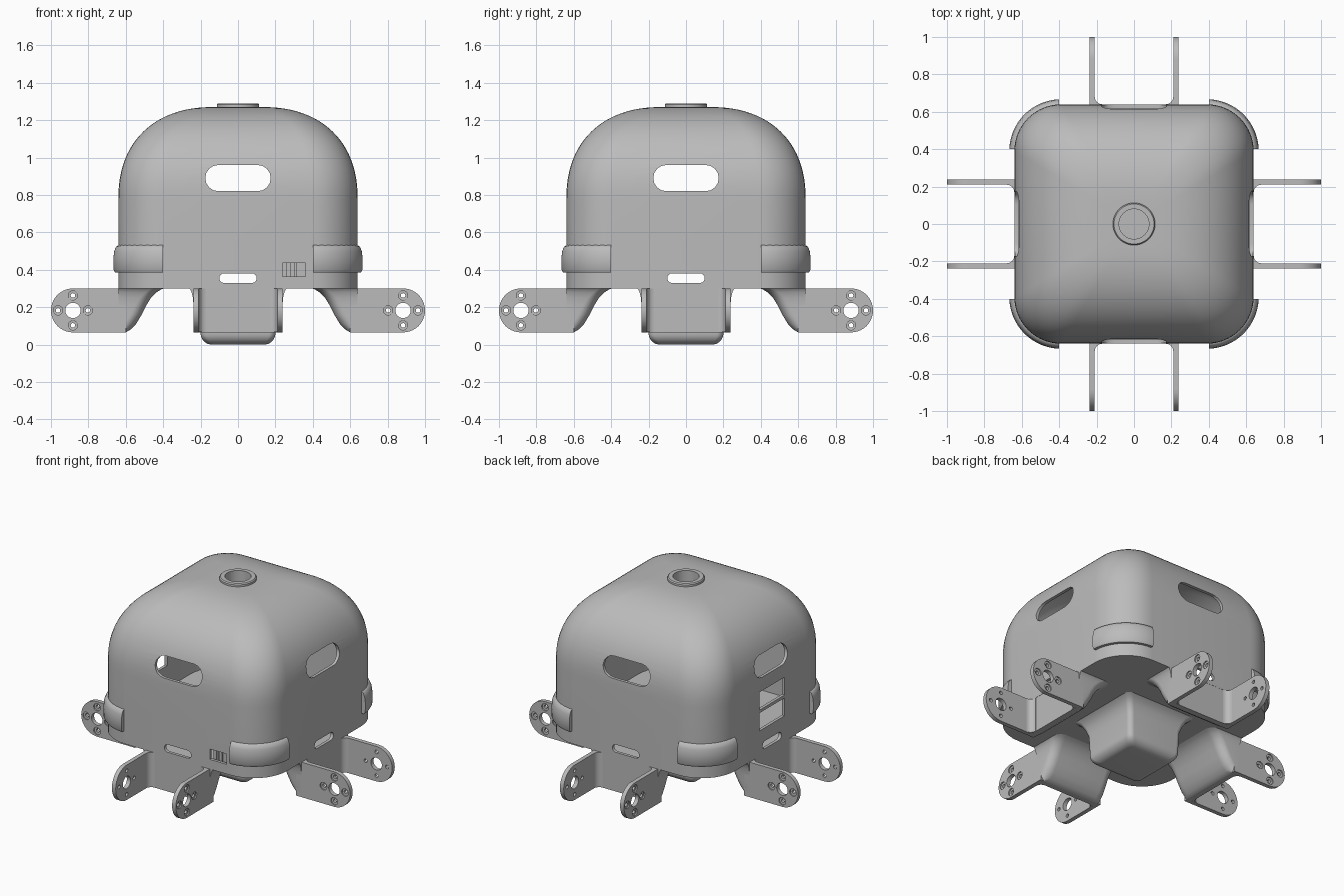
import bpy, bmesh
from math import sin, cos, pi
from mathutils import Matrix, Vector

old = bpy.data.objects.get("Cube")
if old:
    bpy.data.objects.remove(old)

GREY = (0.5, 0.5, 0.5, 1)
mat = bpy.data.materials.new("plain grey")
mat.use_nodes = True
mat.diffuse_color = GREY
mat.node_tree.nodes["Principled BSDF"].inputs["Base Color"].default_value = GREY


def loft(bm, rings, wrap=False):
    """Skin a list of rings; cap the ends, or join last to first."""
    rows = [[bm.verts.new(p) for p in ring] for ring in rings]
    n = len(rows[0])
    pairs = list(zip(rows, rows[1:])) + ([(rows[-1], rows[0])] if wrap else [])
    for a, b in pairs:
        for i in range(n):
            j = (i + 1) % n
            bm.faces.new((a[i], a[j], b[j], b[i]))
    if not wrap:
        bm.faces.new(rows[0])
        bm.faces.new(rows[-1])


def finish(bm, name, smooth=True):
    bmesh.ops.recalc_face_normals(bm, faces=bm.faces[:])
    mesh = bpy.data.meshes.new(name)
    bm.to_mesh(mesh)
    bm.free()
    mesh.materials.append(mat)
    obj = bpy.data.objects.new(name, mesh)
    bpy.context.collection.objects.link(obj)
    if smooth:
        shade(obj)
    return obj


def select(obj):
    bpy.ops.object.select_all(action='DESELECT')
    obj.select_set(True)
    bpy.context.view_layer.objects.active = obj


def shade(obj):
    select(obj)
    bpy.ops.object.shade_smooth_by_angle(angle=0.6)


def apply(obj, kind, **settings):
    select(obj)
    mod = obj.modifiers.new(kind, kind)
    for key, value in settings.items():
        setattr(mod, key, value)
    bpy.ops.object.modifier_apply(modifier=mod.name)


def cut(obj, cutter):
    apply(obj, 'BOOLEAN', object=cutter, operation='DIFFERENCE', solver='EXACT')
    bpy.data.objects.remove(cutter)


def arc(cx, cy, r, a0, a1, n=8):
    return [(cx + r * cos(a0 + (a1 - a0) * i / n),
             cy + r * sin(a0 + (a1 - a0) * i / n)) for i in range(n + 1)]


def circle(cx, cy, r, n=24):
    return arc(cx, cy, r, 0, 2 * pi, n)[:-1]


def rounded_square(w, r):
    pts = []
    for k in range(4):
        sx, sy = ((1, 1), (-1, 1), (-1, -1), (1, -1))[k]
        pts += arc(sx * (w - r), sy * (w - r), r, k * pi / 2, (k + 1) * pi / 2, 10)
    return pts


def stadium(z, half, r):
    return arc(half - r, z, r, -pi / 2, pi / 2) + arc(r - half, z, r, pi / 2, 3 * pi / 2)


def box(u, z, hu, hz):
    return [(u - hu, z - hz), (u + hu, z - hz), (u + hu, z + hz), (u - hu, z + hz)]


def dome(name, inset, base):
    """Square dome with full, slightly squared shoulders."""
    levels = [(0.64 - inset, base), (0.64 - inset, 0.55)]
    for i in range(25):
        a = pi / 2 * i / 24
        c, s = max(cos(a), 0) ** 0.87, sin(a) ** 0.87
        levels.append((0.12 + (0.52 - inset) * c, 0.77 + (0.50 - inset) * s))
    bm = bmesh.new()
    loft(bm, [[(x, y, z) for x, y in rounded_square(w, 0.39 * w)] for w, z in levels])
    return finish(bm, name, False)


# Hollow body shell with windows, slots and ports
body = dome("body_shell", 0, 0.30)
cut(body, dome("hollow", 0.02, 0.32))
bm = bmesh.new()


def wall_hole(shape, turn):
    spin = Matrix.Rotation(turn * pi / 2, 3, 'Z')
    loft(bm, [[spin @ Vector((u, y, z)) for u, z in shape] for y in (-0.8, -0.5)])


for side in range(4):
    wall_hole(stadium(0.89, 0.175, 0.07), side)
    wall_hole(stadium(0.355, 0.10, 0.026), side)
wall_hole(box(0.30, 0.40, 0.062, 0.035), 0)
for z in (0.67, 0.53):
    wall_hole(box(0, z, 0.135, 0.06), 3)
loft(bm, [[(x, y, z) for x, y in circle(0, 0, 0.085, 40)] for z in (1.1, 1.4)])
cut(body, finish(bm, "openings", False))
shade(body)

# Collar and short tube in the top hole
bm = bmesh.new()
collar = ((0.08, 1.18), (0.088, 1.18), (0.088, 1.26), (0.113, 1.26),
          (0.113, 1.283), (0.107, 1.29), (0.08, 1.29))
loft(bm, [[(r * c, r * s, z) for r, z in collar] for c, s in circle(0, 0, 1, 48)], True)
finish(bm, "top_collar")

# Connector behind the small front port
bm = bmesh.new()
for u, hu in ((0.25, 0.012), (0.29, 0.012), (0.335, 0.025)):
    loft(bm, [[(x, y, z) for x, z in box(u, 0.385, hu, 0.06)] for y in (-0.6, -0.55)])
finish(bm, "port_connector")

# Corner bumpers
bumper = ((0.235, 0.385), (0.268, 0.385), (0.276, 0.40), (0.277, 0.46),
          (0.272, 0.50), (0.262, 0.523), (0.248, 0.532), (0.235, 0.532))
for k in range(4):
    bm = bmesh.new()
    loft(bm, [[(0.39 + r * c, 0.39 + r * s, z) for r, z in bumper]
              for c, s in arc(0, 0, 1, 0.04, pi / 2 - 0.04, 20)])
    bm.transform(Matrix.Rotation(k * pi / 2, 4, 'Z'))
    finish(bm, f"corner_bumper_{k + 1}")

# Rounded block under the body, flaring into the underside
bm = bmesh.new()
flare = [(0.27, 0.305), (0.24, 0.285), (0.22, 0.25), (0.205, 0.20)]
belly = flare + arc(0.14, 0.06, 0.06, 0, -pi / 2)
loft(bm, [[(x, y, z) for x, y in rounded_square(w, 0.035)] for w, z in belly])
finish(bm, "belly_block")

# Servo bracket: two drilled plates
bm = bmesh.new()
plate = [(0.60, 0.30), (0.60, 0.065)] + arc(0.8825, 0.1825, 0.1175, -pi / 2, pi / 2, 20)
loft(bm, [[(r, t, z) for r, z in plate] for t in (0.21, 0.238)])
plates = finish(bm, "bracket_plates", False)
bm = bmesh.new()
loft(bm, [[(r, t, z) for r, z in circle(0.8825, 0.1825, 0.041, 32)] for t in (0.19, 0.26)])
for dx, dz in circle(0, 0, 0.08, 4):
    steps = ((0.19, 0.012), (0.229, 0.012), (0.23, 0.025), (0.26, 0.025))
    loft(bm, [[(r, t, z) for r, z in circle(0.8825 + dx, 0.1825 + dz, rad, 20)]
              for t, rad in steps])
cut(plates, finish(bm, "drills", False))

# Fillets where plates meet the body
bm = bmesh.new()
inner = [(0.62, 0.215), (0.68, 0.215)] + arc(0.68, 0.17, 0.04, pi / 2, pi, 6) + [(0.62, 0.17)]
loft(bm, [[(r, t, z) for r, t in inner] for z in (0.066, 0.30)])
fillets = finish(bm, "bracket_fillets", False)
for obj in (plates, fillets):
    apply(obj, 'MIRROR', use_axis=(False, True, False))
    shade(obj)

# Curved fairing behind each bracket, widening into the underside
bm = bmesh.new()
fairing = ((0.065, 0.60, 0.238), (0.08, 0.575, 0.238), (0.11, 0.545, 0.238),
           (0.16, 0.515, 0.238), (0.21, 0.49, 0.238), (0.25, 0.465, 0.241),
           (0.28, 0.435, 0.248), (0.295, 0.41, 0.256), (0.31, 0.37, 0.27))
sections = []
for z, r_in, w in fairing:
    rad = min(0.06, 0.635 - r_in)
    outline = ([(0.639, w)] + arc(r_in + rad, w - rad, rad, pi / 2, pi)
               + arc(r_in + rad, rad - w, rad, pi, 3 * pi / 2) + [(0.639, -w)])
    sections.append([(r, t, z) for r, t in outline])
loft(bm, sections)
web = finish(bm, "bracket_fairing")

# Repeat the bracket on all four sides
for obj in (plates, fillets, web):
    for k in range(1, 4):
        twin = obj.copy()
        twin.rotation_euler.z = k * pi / 2
        bpy.context.collection.objects.link(twin)
